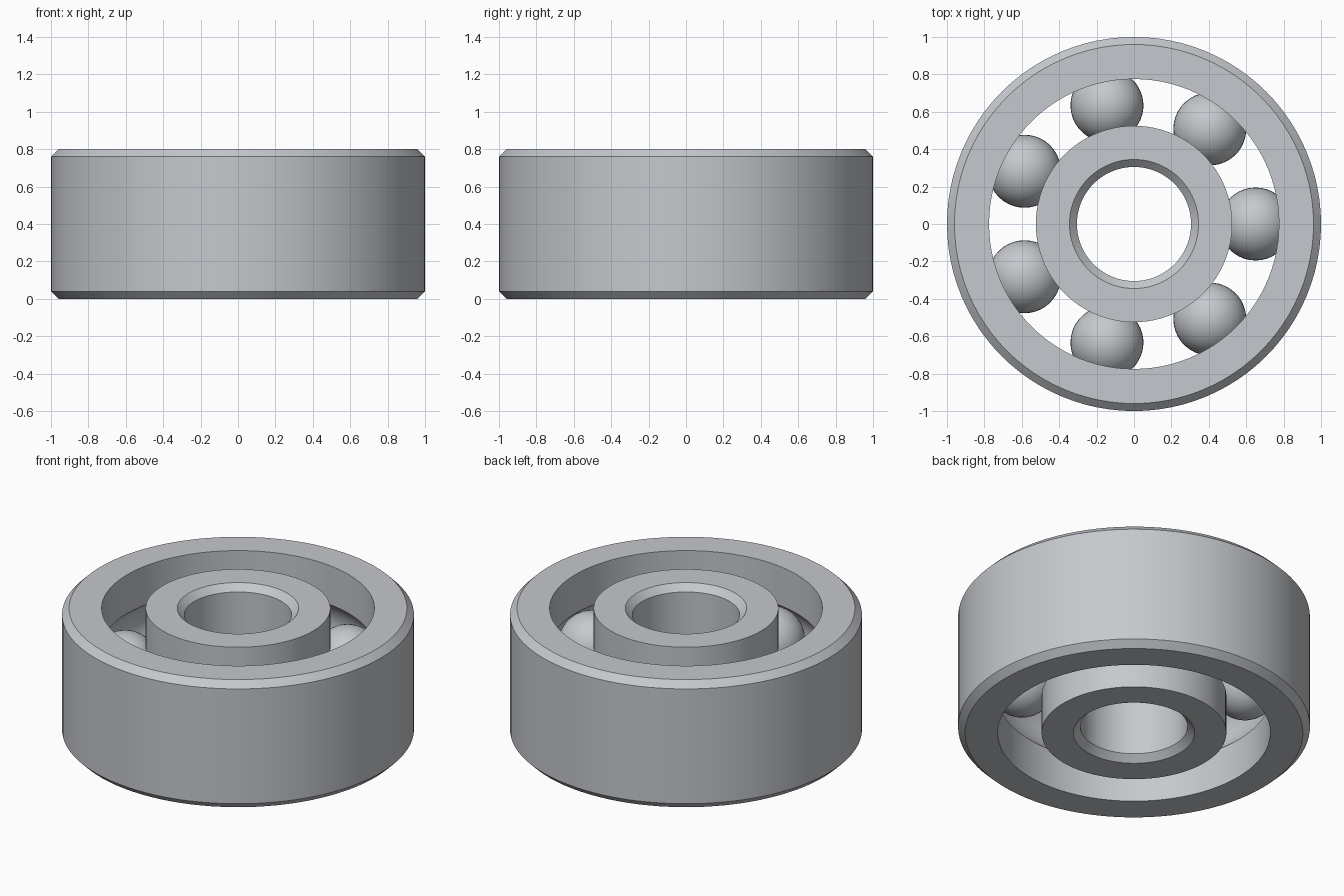
import bpy, bmesh
from math import sin, cos, pi, asin, radians
from mathutils import Vector, Matrix

cube = bpy.data.objects.get("Cube")
if cube:
    bpy.data.objects.remove(cube, do_unlink=True)

HEIGHT, CHAMFER = 0.8, 0.04
MID = HEIGHT / 2
PITCH, BALL_R, GROOVE_R = 0.65, 0.195, 0.2
BALLS, SEGMENTS = 7, 96

steel = bpy.data.materials.new("steel grey")
steel.use_nodes = True
colour = (0.56, 0.58, 0.61, 1)
steel.diffuse_color = colour
steel.node_tree.nodes["Principled BSDF"].inputs["Base Color"].default_value = colour


def finish(bm, name):
    """Turn a bmesh into a smooth shaded steel object."""
    mesh = bpy.data.meshes.new(name)
    bmesh.ops.recalc_face_normals(bm, faces=bm.faces)
    bm.to_mesh(mesh)
    bm.free()
    mesh.materials.append(steel)
    obj = bpy.data.objects.new(name, mesh)
    bpy.context.collection.objects.link(obj)
    bpy.ops.object.select_all(action="DESELECT")
    obj.select_set(True)
    bpy.context.view_layer.objects.active = obj
    bpy.ops.object.shade_smooth_by_angle(angle=radians(25))
    return obj


def ring(name, plain_r, race_r):
    """Lathe a ring: chamfered plain wall on one side, ball groove on the other."""
    side = 1 if race_r > PITCH else -1
    edge = plain_r - side * CHAMFER
    profile = [(race_r, 0), (edge, 0), (plain_r, CHAMFER),
               (plain_r, HEIGHT - CHAMFER), (edge, HEIGHT), (race_r, HEIGHT)]
    # Groove arc, running from the top lip to the bottom lip
    half = pi / 2 - asin(abs(race_r - PITCH) / GROOVE_R)
    steps = 14
    for i in range(steps + 1):
        a = half * (1 - 2 * i / steps)
        profile.append((PITCH + side * GROOVE_R * cos(a), MID + GROOVE_R * sin(a)))

    bm = bmesh.new()
    verts = [bm.verts.new((r, 0, z)) for r, z in profile]
    edges = [bm.edges.new((v, verts[i - 1])) for i, v in enumerate(verts)]
    bmesh.ops.spin(bm, geom=verts + edges, cent=(0, 0, 0), axis=(0, 0, 1),
                   angle=2 * pi, steps=SEGMENTS, use_merge=True)
    bmesh.ops.remove_doubles(bm, verts=bm.verts, dist=1e-5)
    return finish(bm, name)


# Outer and inner races
ring("outer_ring", 1.0, 0.775)
ring("inner_ring", 0.305, 0.525)

# Balls, evenly spaced around the groove
for i in range(BALLS):
    angle = 2 * pi * i / BALLS
    bm = bmesh.new()
    bmesh.ops.create_uvsphere(bm, u_segments=40, v_segments=20, radius=BALL_R)
    ball = finish(bm, f"ball_{i + 1}")
    ball.matrix_world = (Matrix.Rotation(angle, 4, "Z")
                         @ Matrix.Translation(Vector((PITCH, 0, MID))))
